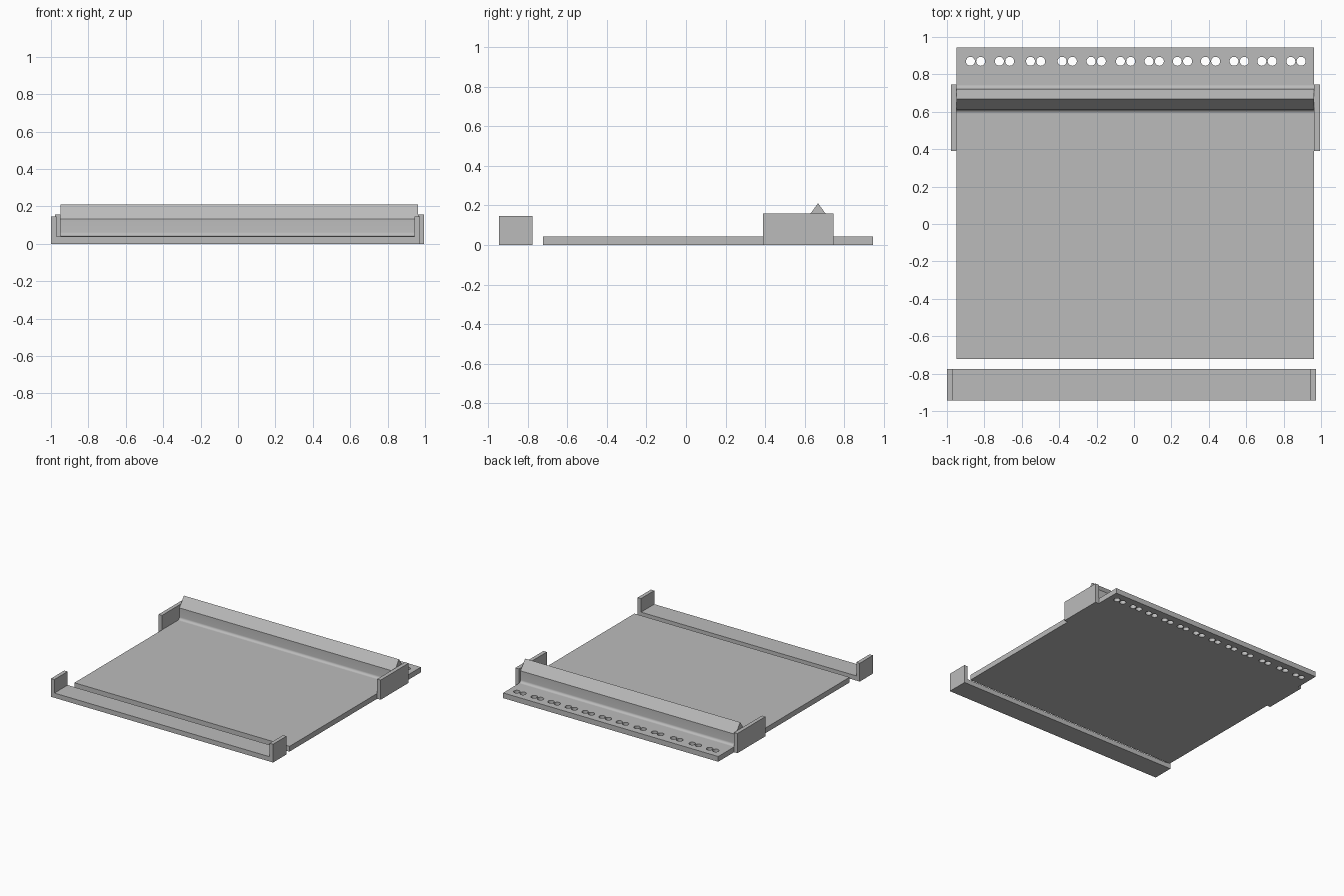
import bpy, bmesh, math

if "Cube" in bpy.data.objects:
    bpy.data.objects.remove(bpy.data.objects["Cube"])

grey = bpy.data.materials.new("plain grey")
grey.diffuse_color = (0.5, 0.5, 0.5, 1)
grey.use_nodes = True
grey.node_tree.nodes["Principled BSDF"].inputs["Base Color"].default_value = grey.diffuse_color


def extrude_profile(name, points, axis, start, end):
    """Extrude a closed outline along x (points are y, z) or y (points are x, z)."""
    bm = bmesh.new()
    place = (lambda p: (start, *p)) if axis == "x" else (lambda p: (p[0], start, p[1]))
    face = bm.faces.new([bm.verts.new(place(p)) for p in points])
    ext = bmesh.ops.extrude_face_region(bm, geom=[face])
    moved = [v for v in ext["geom"] if isinstance(v, bmesh.types.BMVert)]
    step = (end - start, 0, 0) if axis == "x" else (0, end - start, 0)
    bmesh.ops.translate(bm, verts=moved, vec=step)
    bmesh.ops.recalc_face_normals(bm, faces=bm.faces)
    return finish(name, bm)


def finish(name, bm):
    mesh = bpy.data.meshes.new(name)
    bm.to_mesh(mesh)
    bm.free()
    mesh.materials.append(grey)
    obj = bpy.data.objects.new(name, mesh)
    bpy.context.collection.objects.link(obj)
    return obj


def box(name, x0, x1, y0, y1, z0, z1):
    return extrude_profile(name, [(y0, z0), (y1, z0), (y1, z1), (y0, z1)], "x", x0, x1)


LEFT, RIGHT, PLATE_TOP = -0.948, 0.963, 0.042

# Base plate
plate = box("base_plate", LEFT, RIGHT, -0.722, 0.945, 0, PLATE_TOP)

# Row of paired round holes along the back edge
pair_centres = [-0.847, -0.692, -0.526, -0.357, -0.202, -0.045,
                0.108, 0.259, 0.409, 0.562, 0.711, 0.866]
bm = bmesh.new()
for cx in pair_centres:
    for side in (-1, 1):
        made = bmesh.ops.create_cone(bm, cap_ends=True, segments=24, radius1=0.024,
                                     radius2=0.024, depth=0.2)
        bmesh.ops.translate(bm, verts=made["verts"], vec=(cx + side * 0.0275, 0.87, 0.02))
cutter = finish("hole_cutter", bm)
cutter.hide_render = True
cutter.display_type = "WIRE"
cut = plate.modifiers.new("holes", "BOOLEAN")
cut.operation, cut.solver, cut.object = "DIFFERENCE", "EXACT", cutter

# Ridge: wall with a pointed top and rounded fillets where it meets the plate
MID, HALF, R = 0.667, 0.056, 0.02
arc = [(HALF + R - R * math.sin(a), PLATE_TOP + R - R * math.cos(a))
       for a in (i * math.pi / 12 for i in range(7))]
half = [(HALF + R, 0.03)] + arc + [(HALF, 0.134)]
outline = ([(MID + d, z) for d, z in half] + [(MID, 0.211)]
           + [(MID - d, z) for d, z in reversed(half)])
ridge = extrude_profile("pointed_ridge", outline, "x", LEFT, RIGHT)

# Side brackets beside the ridge
box("left_bracket", -0.978, LEFT, 0.39, 0.745, 0, 0.158)
box("right_bracket", RIGHT, 0.994, 0.39, 0.745, 0, 0.158)

# Separate front rail with upright ends
L, Rr, T, FLOOR, TOP = -1.0, 0.973, 0.03, 0.038, 0.147
extrude_profile("front_rail", [(L, 0), (Rr, 0), (Rr, TOP), (Rr - T, TOP), (Rr - T, FLOOR),
                               (L + T, FLOOR), (L + T, TOP), (L, TOP)], "y", -0.944, -0.776)

# Smooth only the rounded fillets
bpy.ops.object.select_all(action="DESELECT")
ridge.select_set(True)
bpy.context.view_layer.objects.active = ridge
bpy.ops.object.shade_smooth_by_angle(angle=math.radians(25))
